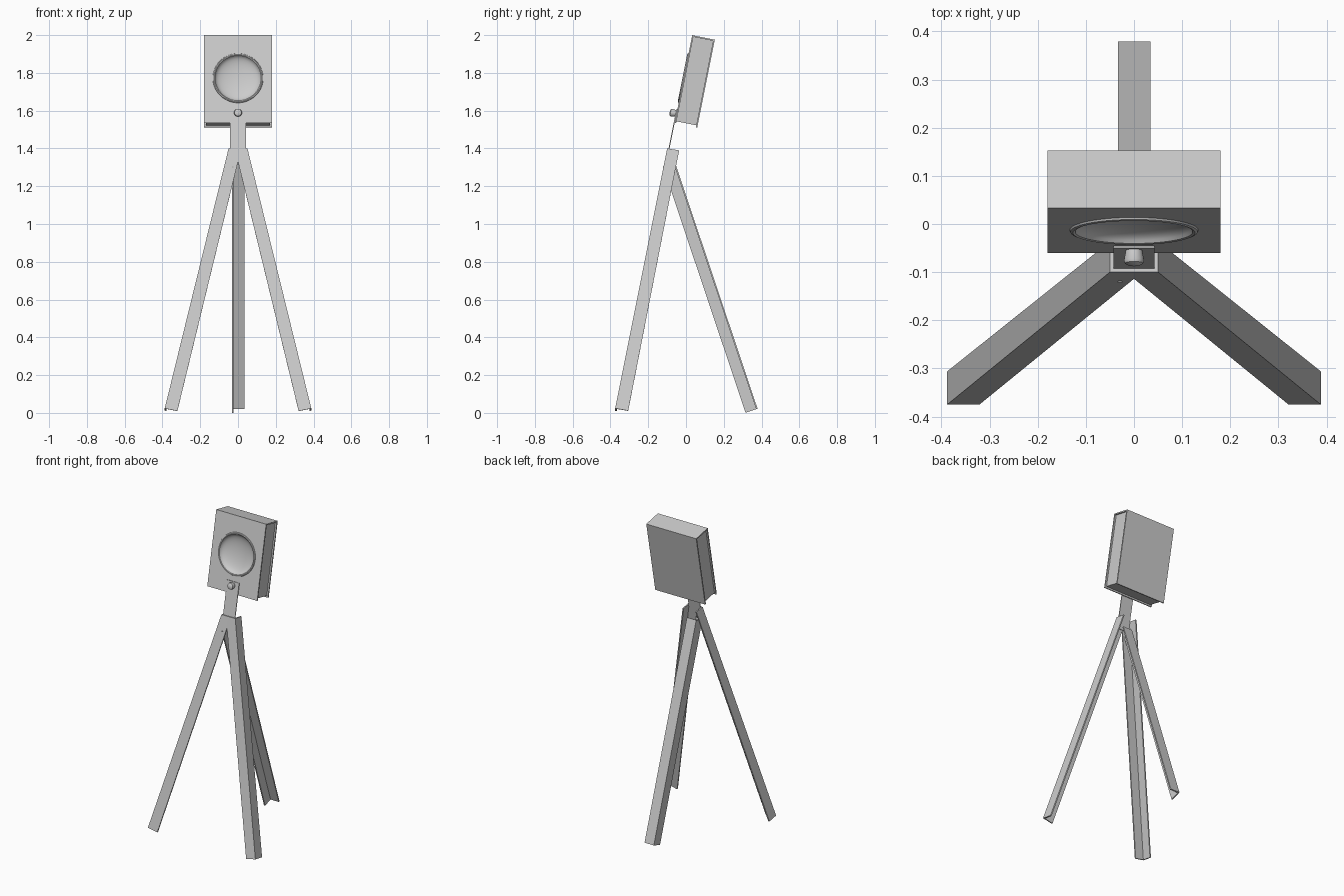
import bpy, bmesh, math
from mathutils import Matrix, Vector

if "Cube" in bpy.data.objects:
    bpy.data.objects.remove(bpy.data.objects["Cube"])

TILT = math.atan(0.2)
# local frame of the head: origin at its lower front edge, leaning back
HEAD = Matrix.Translation((0, -0.06, 1.535)) @ Matrix.Rotation(-TILT, 4, 'X')
W, D, H, T = 0.18, 0.122, 0.474, 0.008


def make(name, bm, matrix=Matrix()):
    bmesh.ops.recalc_face_normals(bm, faces=bm.faces)
    mesh = bpy.data.meshes.new(name)
    bm.to_mesh(mesh)
    bm.free()
    mesh.transform(matrix)
    ob = bpy.data.objects.new(name, mesh)
    bpy.context.collection.objects.link(ob)
    return ob


def box(name, lo, hi, matrix=HEAD):
    lo, hi = Vector(lo), Vector(hi)
    bm = bmesh.new()
    bmesh.ops.create_cube(bm, size=1, matrix=Matrix.Translation((lo + hi) / 2)
                          @ Matrix.Diagonal((*(hi - lo), 1)))
    return make(name, bm, matrix)


def loft(name, a, b):
    bm = bmesh.new()
    va, vb = [[bm.verts.new(p) for p in ring] for ring in (a, b)]
    n = len(a)
    bm.faces.new(va)
    bm.faces.new(vb)
    for i in range(n):
        j = (i + 1) % n
        bm.faces.new((va[i], va[j], vb[j], vb[i]))
    return make(name, bm)


def lathe(name, profile, z, steps):
    # revolves (radius, depth) points around the head's front-to-back axis
    bm = bmesh.new()
    vs = [bm.verts.new((r, d, 0)) for r, d in profile]
    es = [bm.edges.new(p) for p in zip(vs, vs[1:])]
    bmesh.ops.spin(bm, geom=vs + es, cent=(0, 0, 0), axis=(0, 1, 0),
                   angle=2 * math.pi, steps=steps)
    bmesh.ops.remove_doubles(bm, verts=bm.verts, dist=1e-5)
    ob = make(name, bm, HEAD @ Matrix.Translation((0, 0, z)))
    bpy.context.view_layer.objects.active = ob
    ob.select_set(True)
    bpy.ops.object.shade_smooth_by_angle(angle=math.radians(35))
    ob.select_set(False)
    return ob


# head: front, top and back sheets around a slightly recessed core
front = box("head_front_panel", (-W, 0, 0), (W, T, H))
box("head_back_panel", (-W, D - T, 0), (W, D, H))
box("head_top_panel", (-W, T, H - T), (W, D - T, H))
core = box("head_core", (-W + 0.01, T, 0.01), (W - 0.01, D - T, H - T))

# round opening for the dish
CZ, R = 0.242, 0.131
cutter = lathe("dish_cutter", [(0, -0.03), (R, -0.03), (R, 0.06), (0, 0.06)], CZ, 64)
cutter.hide_render = True
for ob in (front, core):
    mod = ob.modifiers.new("dish_opening", 'BOOLEAN')
    mod.object = cutter
    mod.operation = 'DIFFERENCE'
    mod.solver = 'EXACT'
    bpy.context.view_layer.objects.active = ob
    bpy.ops.object.modifier_apply(modifier=mod.name)
bpy.data.objects.remove(cutter)

# concave dish with a small raised rim
bowl = [(0.12 * math.cos(a), 0.036 * math.sin(a) - 0.003)
        for a in (math.pi / 2 * i / 10 for i in range(1, 11))]
bowl[-1] = (0, bowl[-1][1])
lathe("dish", [(0.134, 0.001), (0.132, -0.004), (0.127, -0.006), (0.122, -0.004)] + bowl, CZ, 64)

# neck strap and its rounded knob
box("neck_strap", (-0.043, -0.005, -0.21), (0.043, 0, 0.075))
lathe("knob", [(0.017, -0.004), (0.021, -0.026), (0.019, -0.032), (0.012, -0.036), (0, -0.037)], 0.05, 24)

# legs: right-angle section with two thin flanges
LW, LT = 0.067, 0.008
ELL = [(0, 0), (LW, 0), (LW, LT), (LT, LT), (LT, LW), (0, LW)]

# front legs, trimmed and mirrored at the centre
leg = loft("front_legs",
           [(-0.388 + u, -0.375 + v * 1.03, 0.024 - 0.2 * u - 0.18 * v) for u, v in ELL],
           [(-0.05 + u, -0.1 + v * 0.95, 1.4 - 0.15 * v) for u, v in ELL])
mir = leg.modifiers.new("mirror", 'MIRROR')
mir.use_bisect_axis[0] = True
mir.use_bisect_flip_axis[0] = True

# back leg, flange on the left
loft("back_leg",
     [(-0.033 + u, 0.379 - 0.95 * v, 0.022 - 0.32 * v) for u, v in ELL],
     [(-0.033 + u, -0.058 - 0.95 * v, 1.325 - 0.32 * v) for u, v in ELL])
